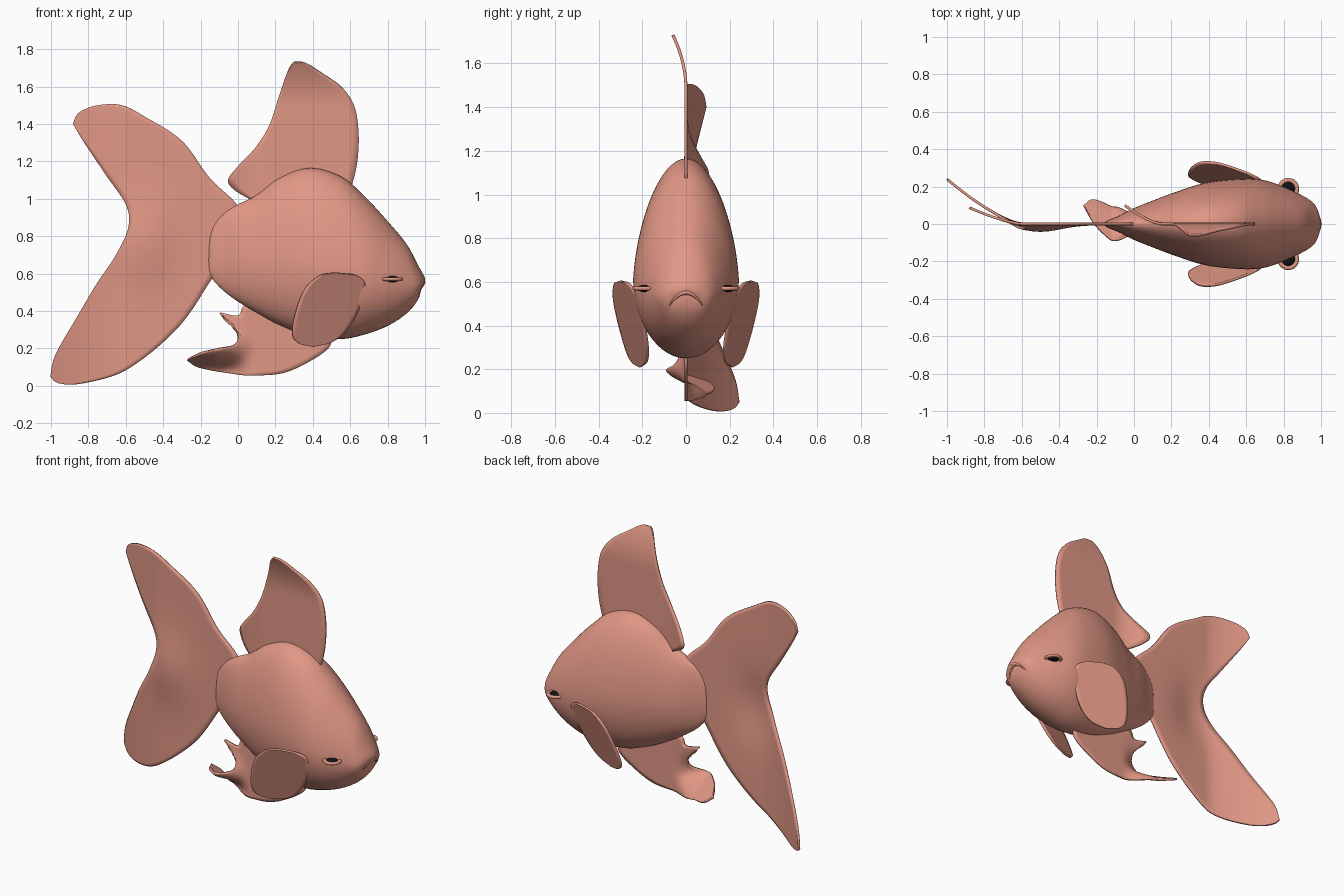
import bpy, bmesh, math
from math import sin, cos, pi, exp
from mathutils import Vector
from mathutils.bvhtree import BVHTree

if "Cube" in bpy.data.objects:
    bpy.data.objects.remove(bpy.data.objects["Cube"])


def material(name, rgb, rough):
    m = bpy.data.materials.new(name)
    m.use_nodes = True
    m.diffuse_color = (*rgb, 1)
    bsdf = m.node_tree.nodes["Principled BSDF"]
    bsdf.inputs["Base Color"].default_value = (*rgb, 1)
    bsdf.inputs["Roughness"].default_value = rough
    return m


skin = material("salmon_skin", (0.75, 0.31, 0.235), 0.5)
black = material("eye_black", (0.006, 0.006, 0.006), 0.4)


def spline(points, count):
    """Catmull-Rom curve through the points, resampled evenly by length."""
    p = [Vector(q) for q in points]
    p = [2 * p[0] - p[1]] + p + [2 * p[-1] - p[-2]]
    dense = []
    for a, b, c, d in zip(p, p[1:], p[2:], p[3:]):
        for i in range(16):
            t = i / 16
            dense.append(0.5 * (2 * b + (c - a) * t + (2 * a - 5 * b + 4 * c - d) * t * t
                                + (3 * b - a - 3 * c + d) * t ** 3))
    dense.append(p[-2])
    run = [0.0]
    for a, b in zip(dense, dense[1:]):
        run.append(run[-1] + (b - a).length)
    out, k = [], 0
    for i in range(count):
        s = run[-1] * i / (count - 1)
        while k < len(run) - 2 and run[k + 1] < s:
            k += 1
        out.append(dense[k].lerp(dense[k + 1], (s - run[k]) / max(run[k + 1] - run[k], 1e-9)))
    return out


def finish(name, bm, mat, angle=60):
    bmesh.ops.remove_doubles(bm, verts=bm.verts, dist=0.0005)
    bmesh.ops.recalc_face_normals(bm, faces=bm.faces)
    mesh = bpy.data.meshes.new(name)
    bm.to_mesh(mesh)
    bm.free()
    ob = bpy.data.objects.new(name, mesh)
    bpy.context.collection.objects.link(ob)
    mesh.materials.append(mat)
    bpy.ops.object.select_all(action='DESELECT')
    ob.select_set(True)
    bpy.context.view_layer.objects.active = ob
    bpy.ops.object.shade_smooth_by_angle(angle=math.radians(angle))
    return ob


def skin_rows(bm, rows, closed=False):
    """Quads between successive rows of vertices."""
    for r, s in zip(rows, rows[1:]):
        n = len(r)
        for j in range(n if closed else n - 1):
            k = (j + 1) % n
            bm.faces.new((r[j], r[k], s[k], s[j]))


def fin(name, rail_a, rail_b, bend, thick=0.014, nu=60, nv=16):
    """Thin sheet between two (x, z) edge curves, bent sideways by a rule."""
    bm = bmesh.new()
    rows = []
    for a, b in zip(spline(rail_a, nu), spline(rail_b, nu)):
        pts = [a.lerp(b, j / nv) for j in range(nv + 1)]
        rows.append([bm.verts.new((q.x, bend(q.x, q.y), q.y)) for q in pts])
    skin_rows(bm, rows)
    bmesh.ops.dissolve_degenerate(bm, dist=0.0005, edges=bm.edges)
    ob = finish(name, bm, skin)
    mod = ob.modifiers.new("thickness", 'SOLIDIFY')
    mod.thickness = thick
    mod.offset = 0
    return ob


# Body: egg-shaped rings through (x, top, bottom, half width)
def mouth_z(y):
    return 0.552 - 10 * y * y


stations = [(-.16, .74, .62, .004), (-.14, .84, .575, .02), (-.08, .92, .51, .045),
            (0, .97, .45, .085), (.1, 1.02, .39, .125), (.22, 1.11, .325, .17),
            (.38, 1.165, .265, .22), (.55, 1.12, .25, .24), (.68, 1.01, .275, .237),
            (.8, .88, .32, .2), (.9, .76, .385, .152), (.96, .65, .455, .112),
            (.988, .6, .525, .06), (1, .575, .56, .004)]
bm = bmesh.new()
rings = []
for x, top, bot, w in spline(stations, 90):
    mid = bot + 0.43 * (top - bot)
    ring = []
    for j in range(56):
        a = 2 * pi * j / 56
        up = cos(a)
        y = w * sin(a) * (1 - 0.1 * max(up, 0))
        z = mid + up * (top - mid if up > 0 else mid - bot)
        ring.append(bm.verts.new((x, y, z)))
    rings.append(ring)
skin_rows(bm, rings, closed=True)
bm.faces.new(rings[0])
bm.faces.new(rings[-1])
tree = BVHTree.FromBMesh(bm)
# jaw set back just under the mouth line
for v in bm.verts:
    drop = mouth_z(v.co.y) - v.co.z
    if v.co.x > 0.88 and drop > 0 and abs(v.co.y) < 0.1:
        v.co.x -= 0.02 * exp(-drop / 0.03) * (1 - abs(v.co.y) / 0.1)
finish("body", bm, skin)

# Upper lip: tapered tube following the face
bm = bmesh.new()
rows = []
for i in range(25):
    y = -0.088 + 0.176 * i / 24
    z = mouth_z(y)
    hit = tree.ray_cast(Vector((2, y, z)), Vector((-1, 0, 0)))[0]
    r = 0.001 + 0.011 * sin(pi * i / 24) ** 0.6
    rows.append([bm.verts.new((hit.x - 0.007 + r * cos(2 * pi * j / 10), y, z + r * sin(2 * pi * j / 10)))
                 for j in range(10)])
skin_rows(bm, rows, closed=True)
finish("upper_lip", bm, skin)

# Eyes and eyelid rims, on the surface of the head
for side, label in ((1, "left"), (-1, "right")):
    spot, normal, _, _ = tree.ray_cast(Vector((0.825, side, 0.57)), Vector((0, -side, 0)))
    if normal.y * side < 0:
        normal = -normal
    turn = normal.to_track_quat('Z', 'Y').to_matrix().to_4x4()
    bm = bmesh.new()
    bmesh.ops.create_uvsphere(bm, u_segments=28, v_segments=14, radius=0.037)
    for v in bm.verts:
        v.co.z *= 0.45
    bmesh.ops.transform(bm, matrix=turn, verts=bm.verts)
    bmesh.ops.translate(bm, vec=spot + normal * 0.002, verts=bm.verts)
    finish(label + "_eye", bm, black)
    bm = bmesh.new()
    rows = []
    for i in range(33):
        a = 2 * pi * i / 32
        rows.append([bm.verts.new(((0.046 + 0.012 * cos(b)) * cos(a), (0.046 + 0.012 * cos(b)) * sin(a),
                                   0.01 * sin(b))) for b in (2 * pi * j / 10 for j in range(10))])
    skin_rows(bm, rows, closed=True)
    bmesh.ops.transform(bm, matrix=turn, verts=bm.verts)
    bmesh.ops.translate(bm, vec=spot, verts=bm.verts)
    finish(label + "_eyelid", bm, skin)


# Tail fin: two lobes swept back and curled to the left
def tail_bend(x, z):
    curl = 0.24 * (max(0, -0.6 - x) / 0.4) ** 1.4 * (1 if z < 0.85 else 0.6)
    return curl - 0.035 * exp(-((x + 0.5) / 0.15) ** 2 - ((z - 0.76) / 0.22) ** 2)


fin("tail_fin",
    [(-.88, 1.4), (-.85, 1.46), (-.75, 1.5), (-.62, 1.5), (-.5, 1.44), (-.3, 1.31), (-.15, 1.11),
     (0, .96), (.04, .8), (-.12, .6), (-.25, .4), (-.35, .28), (-.5, .15), (-.65, .06),
     (-.85, .01), (-.96, .015), (-1, .05)],
    [(-.88, 1.4), (-.82, 1.3), (-.7, 1.12), (-.6, .97), (-.585, .85), (-.65, .7), (-.75, .55),
     (-.85, .38), (-.97, .17), (-1, .05)], tail_bend, nu=90)


# Dorsal fin: tip leans right, rear corner flares left
def dorsal_bend(x, z):
    return 0.1 * (max(0, 0.15 - x) / 0.2) ** 1.5 - 0.06 * (max(0, z - 1.48) / 0.25) ** 2


fin("dorsal_fin",
    [(.59, 1.0), (.635, 1.18), (.645, 1.35), (.62, 1.5), (.55, 1.6), (.45, 1.67), (.36, 1.725), (.3, 1.73)],
    [(.12, .97), (.06, 1.0), (-.02, 1.05), (-.05, 1.1), (0, 1.17), (.1, 1.28), (.17, 1.4),
     (.22, 1.55), (.27, 1.69), (.3, 1.73)], dorsal_bend)


# Anal fin: twisted lower lobe with a spike above the notch
def anal_bend(x, z):
    s = min(1, max(0, (0.1 - x) / 0.22))
    t = z - 0.14
    twist = -2.1 * s * s * (3 - 2 * s) * t * exp(-(t / 0.1) ** 2)
    return twist + 0.1 * max(0, (-x - 0.12) / 0.15)


fin("anal_fin",
    [(.5, .29), (.49, .21), (.4, .14), (.25, .07), (.1, .055), (0, .06), (-.2, .1), (-.27, .14)],
    [(.2, .42), (.04, .43), (0, .375), (-.1, .39), (-.03, .33), (0, .26), (-.02, .22), (-.1, .2),
     (-.2, .175), (-.27, .14)], anal_bend, nu=80)

# Pectoral fins: mirrored petals flaring backwards
for side, label in ((1, "left"), (-1, "right")):
    fin(label + "_pectoral_fin",
        [(.52, .605), (.63, .59), (.68, .54), (.65, .42), (.58, .3), (.5, .235), (.4, .21)],
        [(.52, .605), (.44, .59), (.36, .52), (.31, .4), (.29, .28), (.32, .23), (.4, .21)],
        lambda x, z: side * (0.23 + 0.34 * (0.68 - x) + 0.35 * (z - 0.55)), nu=40)
